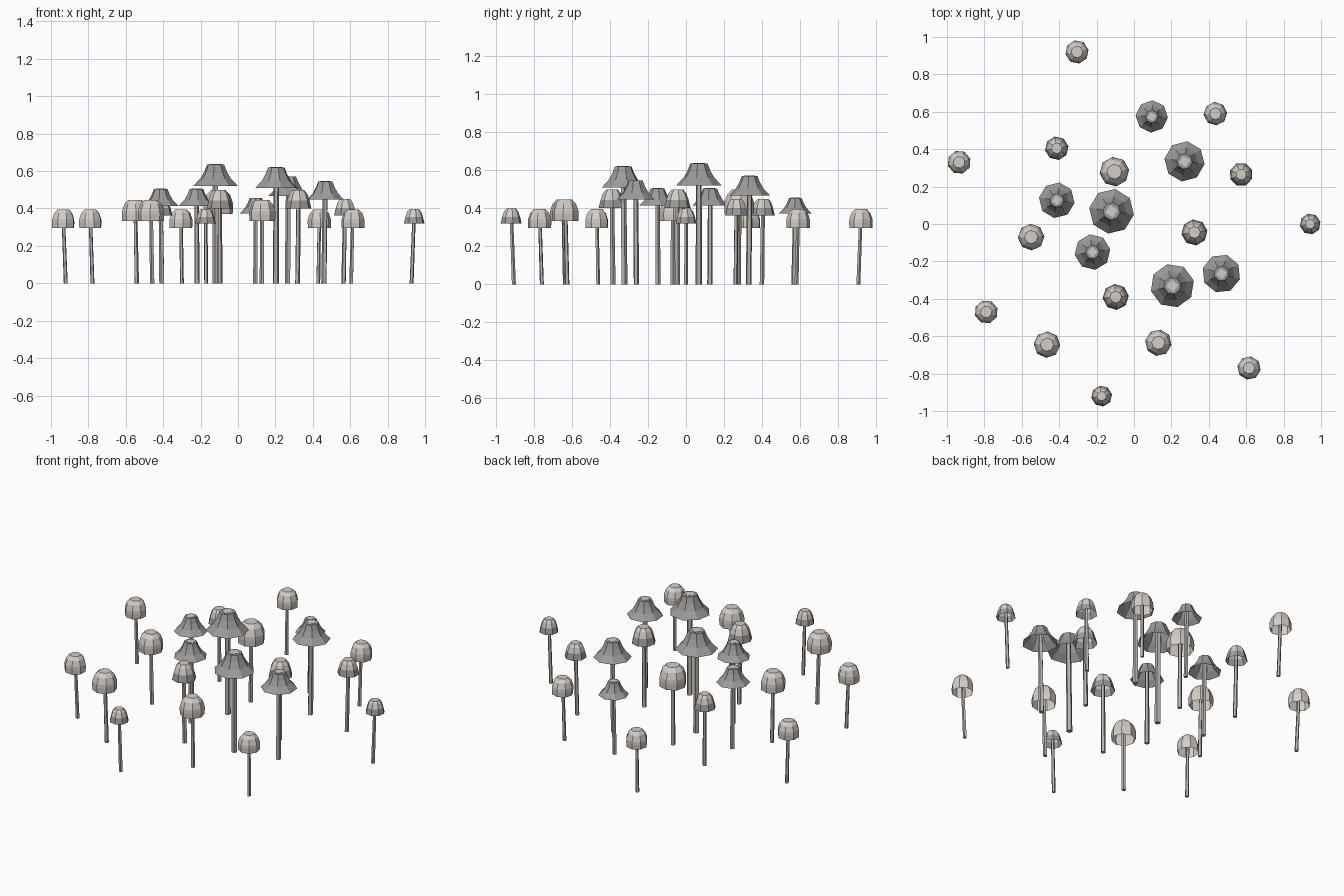
import bpy, bmesh, math, random

if "Cube" in bpy.data.objects:
    bpy.data.objects.remove(bpy.data.objects["Cube"])
random.seed(4)

def material(name, c):
    m = bpy.data.materials.new(name)
    m.diffuse_color = (*c, 1)
    m.use_nodes = True
    m.node_tree.nodes["Principled BSDF"].inputs["Base Color"].default_value = m.diffuse_color
    return m

LIGHT = material("pale_cap", (0.66, 0.61, 0.57))
GREY = material("grey_cap", (0.33, 0.33, 0.33))
STEM = material("stem_beige", (0.48, 0.45, 0.42))

def ring(bm, x, y, z, r, n, rot):
    return [bm.verts.new((x + r * math.cos(rot + i * math.tau / n),
                          y + r * math.sin(rot + i * math.tau / n), z)) for i in range(n)]

def loft(name, rings, mats, close_top=True, close_bottom=False):
    """rings: (x, y, z, r, n, rot) from top to bottom; mats: (material, first band using it)"""
    bm = bmesh.new()
    loops = [ring(bm, *r) for r in rings]
    if close_top:
        bm.faces.new(loops[0])
    if close_bottom:
        bm.faces.new(loops[-1][::-1])
    for b, (u, d) in enumerate(zip(loops, loops[1:])):
        n = len(u)
        for i in range(n):
            f = bm.faces.new((u[i], d[i], d[(i + 1) % n], u[(i + 1) % n]))
            f.material_index = max(k for k, (_, s) in enumerate(mats) if b >= s)
    me = bpy.data.meshes.new(name)
    bm.to_mesh(me)
    bm.free()
    for m, _ in mats:
        me.materials.append(m)
    ob = bpy.data.objects.new(name, me)
    bpy.context.collection.objects.link(ob)
    return ob

# cap profiles: (radius factor, height factor from base to top)
DOME = [(0.5, 1), (0.8, 0.8), (0.98, 0.48), (1.0, 0.3), (0.97, 0)]
BAND = [(0.45, 1), (0.68, 0.8), (0.85, 0.45), (1.0, 0)]
FLARE = [(0.38, 1), (0.5, 0.68), (0.68, 0.35), (1.0, 0)]

def mushroom(kind, x, y, r, top, base, profile, mats):
    rot = random.uniform(0, math.tau / 8)
    # open shell cap
    loft(kind + "_cap", [(x, y, base + h * (top - base), r * f, 8, rot) for f, h in profile], mats)
    # slim stem leaning slightly outward
    w = 0.028 * top
    up = base + 0.75 * (top - base)
    loft(kind + "_stem", [(x, y, up, w * 0.85, 5, rot), (x * 0.985, y * 0.985, 0, w, 5, rot)],
         [(STEM, 0)], True, True)
    # pale square spot on top of the flared caps
    if kind == "flared":
        loft("flared_spot", [(x, y, top + 0.002, r * 0.28, 4, rot * 0.4),
                             (x, y, top - 0.002, r * 0.28, 4, rot * 0.4)], [(LIGHT, 0)])

# pale domed mushrooms: x, y, size
for x, y, s in [(-.305, .92, 1), (.435, .59, 1), (-.935, .33, 1), (-.105, .28, 1.26),
                (-.55, -.07, 1.13), (-.79, -.47, 1), (-.465, -.645, 1.13),
                (.13, -.635, 1.13), (.615, -.77, 1)]:
    mushroom("dome", x, y, .063 * s, .395 * s, .295 * s, DOME, [(LIGHT, 0)])

# two-tone mushrooms
for x, y, s in [(-.413, .405, 1.13), (.573, .265, 1.13), (.942, 0, 1), (.323, -.045, 1.25),
                (-.098, -.39, 1.25), (-.173, -.92, 1)]:
    mushroom("banded", x, y, .056 * s, .398 * s, .32 * s, BAND, [(LIGHT, 0), (GREY, 2)])

# flared grey mushrooms: x, y, height
for x, y, t in [(.095, .575, .455), (.27, .335, .57), (-.413, .127, .505), (-.12, .068, .635),
                (-.222, -.15, .505), (.205, -.33, .62), (.467, -.265, .545)]:
    mushroom("flared", x, y, .19 * t, t, .82 * t, FLARE, [(GREY, 0)])
